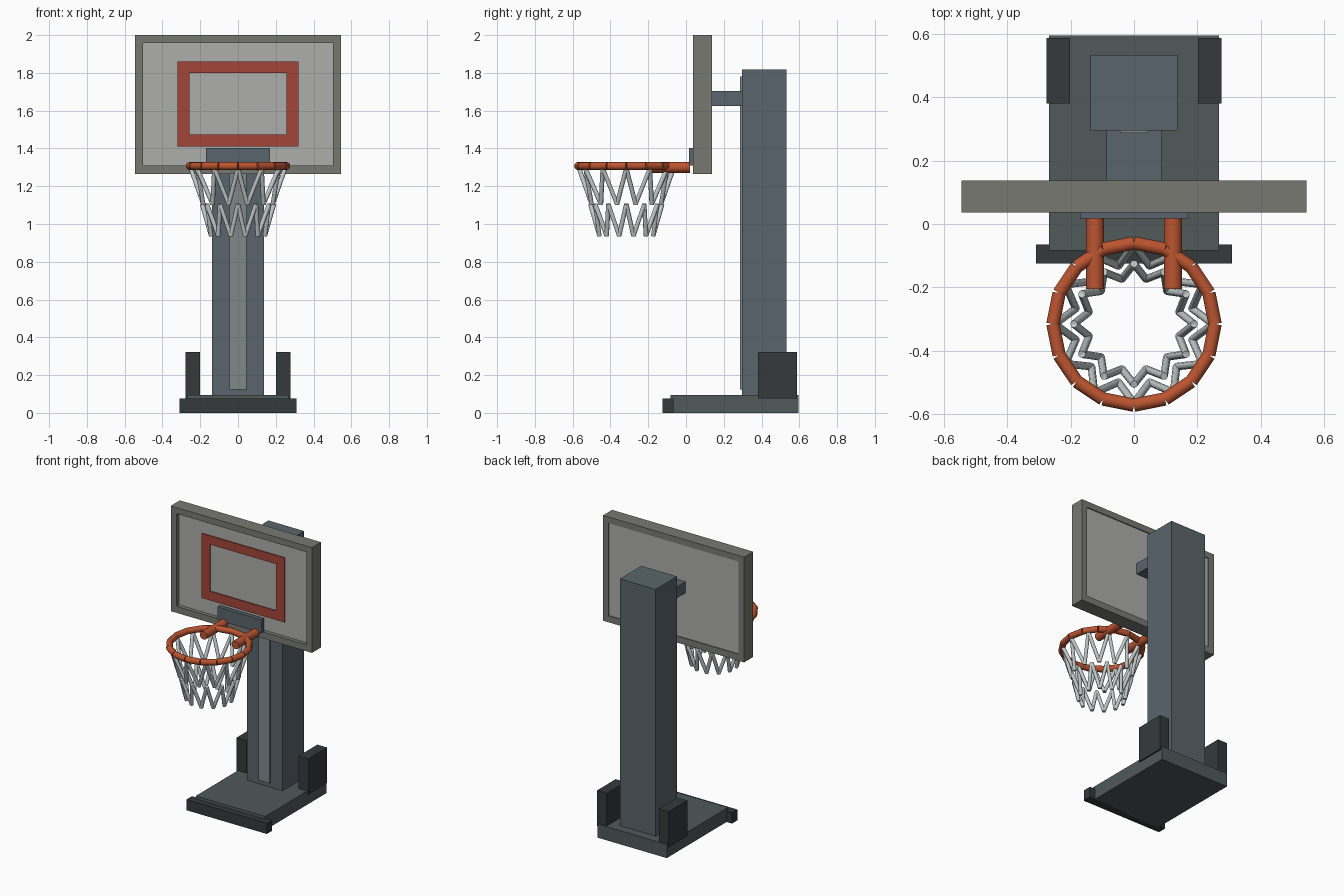
import bpy, math
from mathutils import Vector

if "Cube" in bpy.data.objects:
    bpy.data.objects.remove(bpy.data.objects["Cube"])


def material(name, rgb):
    m = bpy.data.materials.new(name)
    m.diffuse_color = (*rgb, 1)
    m.use_nodes = True
    m.node_tree.nodes["Principled BSDF"].inputs["Base Color"].default_value = m.diffuse_color
    return m


STEEL = material("steel_blue", (0.10, 0.13, 0.15))
BASE = material("base_grey", (0.08, 0.10, 0.10))
DARK = material("dark_rubber", (0.035, 0.042, 0.042))
STRIP = material("strip_grey", (0.22, 0.25, 0.25))
FRAME = material("frame_grey", (0.19, 0.19, 0.17))
PANEL = material("panel_grey", (0.42, 0.42, 0.41))
RED = material("target_red", (0.36, 0.06, 0.04))
ORANGE = material("rim_orange", (0.50, 0.09, 0.03))
NET = material("net_white", (0.55, 0.60, 0.60))


def box(name, x, y, z, mat):
    """Box from (min, max) ranges on each axis."""
    r = (x, y, z)
    bpy.ops.mesh.primitive_cube_add(size=1, location=[(a + b) / 2 for a, b in r])
    ob = bpy.context.object
    ob.name = name
    ob.scale = [b - a for a, b in r]
    bpy.ops.object.transform_apply(location=False, rotation=False, scale=True)
    ob.data.materials.append(mat)
    return ob


def rod(name, p, q, radius, sides, mat):
    """Capped cylinder between two points."""
    p, q = Vector(p), Vector(q)
    d = q - p
    bpy.ops.mesh.primitive_cylinder_add(vertices=sides, radius=radius, depth=d.length,
                                        location=(p + q) / 2,
                                        rotation=d.to_track_quat('Z', 'Y').to_euler())
    ob = bpy.context.object
    ob.name = name
    ob.data.materials.append(mat)
    bpy.ops.object.shade_smooth_by_angle(angle=math.radians(50))
    return ob


def join(name, parts):
    bpy.ops.object.select_all(action='DESELECT')
    for ob in parts:
        ob.select_set(True)
    bpy.context.view_layer.objects.active = parts[0]
    bpy.ops.object.join()
    parts[0].name = name


def picture_frame(name, ox, oz, ix, iz, y, mat):
    """Four bars between an outer and an inner rectangle."""
    join(name, [box(name, (-ox, -ix), y, oz, mat),
                box(name, (ix, ox), y, oz, mat),
                box(name, (-ix, ix), y, (iz[1], oz[1]), mat),
                box(name, (-ix, ix), y, (oz[0], iz[0]), mat)])


# Base, front bar and side weights
box("base", (-0.268, 0.268), (-0.083, 0.595), (0, 0.095), BASE)
box("front_bar", (-0.31, 0.31), (-0.125, -0.065), (0, 0.075), DARK)
for s, side in ((-1, "left"), (1, "right")):
    box(side + "_weight", sorted((s * 0.202, s * 0.277)), (0.38, 0.587), (0.075, 0.323), DARK)

# Post with front strip and arm to the board
box("post", (-0.138, 0.138), (0.296, 0.533), (0.09, 1.817), STEEL)
box("post_strip", (-0.044, 0.044), (0.287, 0.30), (0.125, 1.78), STRIP)
box("board_arm", (-0.087, 0.087), (0.125, 0.30), (1.625, 1.703), STEEL)

# Backboard: frame, panel and target square
picture_frame("board_frame", 0.545, (1.265, 2.0), 0.502, (1.31, 1.957), (0.037, 0.137), FRAME)
box("board_panel", (-0.51, 0.51), (0.064, 0.13), (1.30, 1.97), PANEL)
picture_frame("target_square", 0.32, (1.41, 1.86), 0.256, (1.473, 1.80), (0.056, 0.068), RED)

# Rim mount
box("rim_plate", (-0.17, 0.17), (0.017, 0.045), (1.31, 1.403), STEEL)
for s, side in ((-1, "left"), (1, "right")):
    rod(side + "_rim_arm", (s * 0.123, 0.02, 1.30), (s * 0.123, -0.205, 1.30), 0.029, 12, ORANGE)

CY = -0.316


def ring(radius, degrees, z):
    a = math.radians(degrees)
    return (radius * math.cos(a), CY + radius * math.sin(a), z)


# Rim of sixteen straight segments
step = 360 / 16
join("rim", [rod("rim", ring(0.256, i * step, 1.307), ring(0.256, (i + 1) * step, 1.307),
                 0.021, 12, ORANGE) for i in range(16)])

# Net: two tiers of zigzag cords
for name, r0, z0, r1, z1 in (("upper_net", 0.25, 1.295, 0.19, 1.105),
                             ("lower_net", 0.19, 1.105, 0.147, 0.937)):
    join(name, [rod(name, ring(r0, i * 30, z0), ring(r1, i * 30 + d, z1), 0.012, 8, NET)
                for i in range(12) for d in (-15, 15)])
